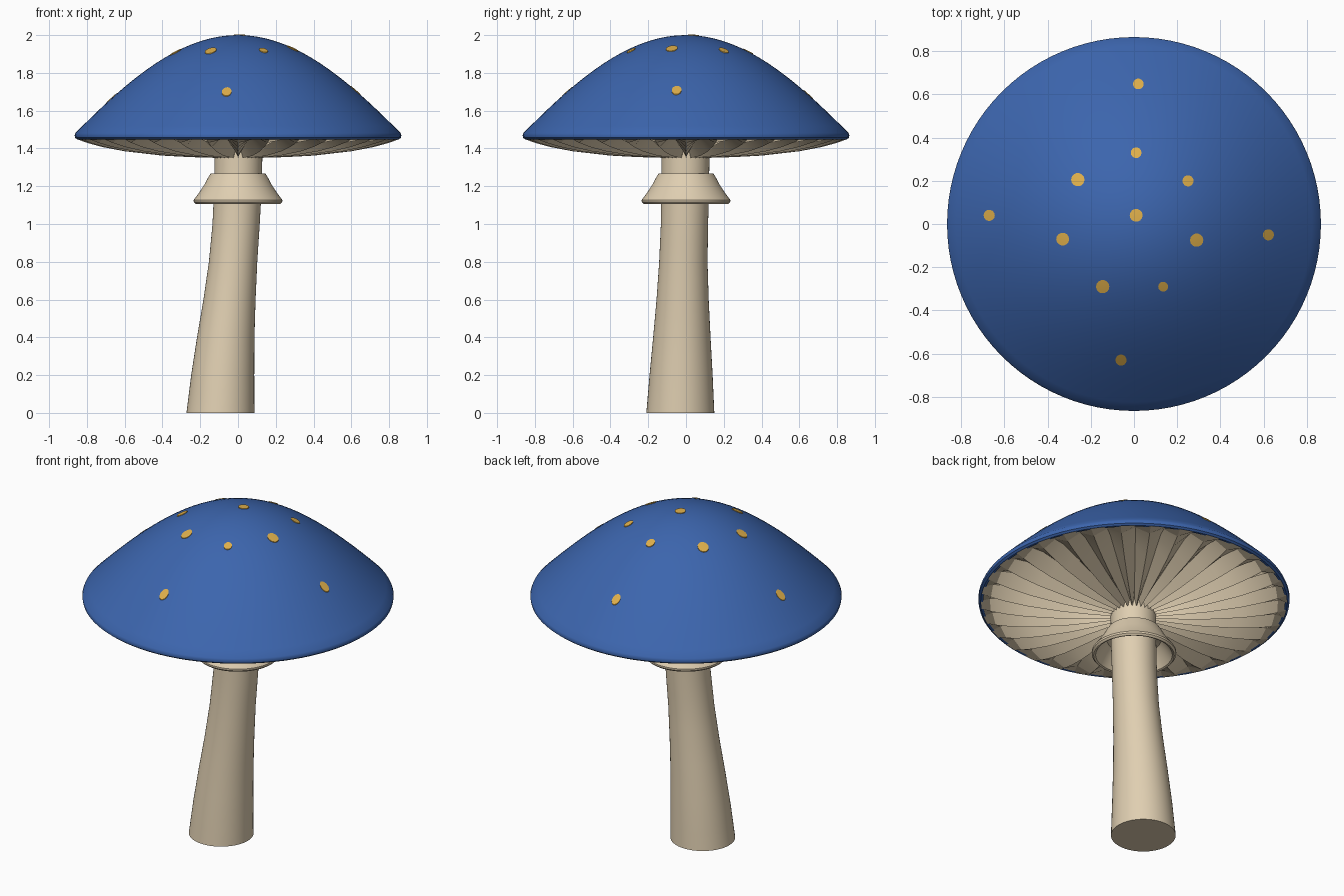
import bpy, bmesh, math
from math import sin, cos, pi, hypot

if "Cube" in bpy.data.objects:
    bpy.data.objects.remove(bpy.data.objects["Cube"])


def colour(name, rgb):
    m = bpy.data.materials.new(name)
    m.diffuse_color = (*rgb, 1)
    m.use_nodes = True
    m.node_tree.nodes["Principled BSDF"].inputs["Base Color"].default_value = m.diffuse_color
    return m


BLUE = colour("cap blue", (0.045, 0.13, 0.42))
CREAM = colour("stem cream", (0.74, 0.62, 0.44))
GOLD = colour("spot gold", (0.74, 0.43, 0.07))


def build(name, rings, mat, close_ends=False, angle=30):
    """Skin a list of closed vertex rings into one object."""
    bm = bmesh.new()
    loops = [[bm.verts.new(p) for p in ring] for ring in rings]
    n = len(loops[0])
    for a, b in zip(loops, loops[1:]):
        for i in range(n):
            j = (i + 1) % n
            bm.faces.new((a[i], a[j], b[j], b[i]))
    if close_ends:
        bm.faces.new(loops[0][::-1])
        bm.faces.new(loops[-1])
    bmesh.ops.remove_doubles(bm, verts=bm.verts, dist=1e-6)
    bmesh.ops.recalc_face_normals(bm, faces=bm.faces)
    me = bpy.data.meshes.new(name)
    bm.to_mesh(me)
    bm.free()
    me.materials.append(mat)
    ob = bpy.data.objects.new(name, me)
    bpy.context.collection.objects.link(ob)
    bpy.ops.object.select_all(action='DESELECT')
    ob.select_set(True)
    bpy.context.view_layer.objects.active = ob
    bpy.ops.object.shade_smooth_by_angle(angle=math.radians(angle))
    return ob


def circle(r, z, n=96, x=0, y=0):
    return [(x + r * cos(2 * pi * i / n), y + r * sin(2 * pi * i / n), z)
            for i in range(n)]


def interp(points, t):
    for (t0, *a), (t1, *b) in zip(points, points[1:]):
        if t <= t1:
            f = (t - t0) / (t1 - t0)
            f = max(0, f)
            return [p + (q - p) * f for p, q in zip(a, b)]
    return list(points[-1][1:])


# Cap: rounded bell with a thin rolled rim
def cap_z(r):
    return 2 - 0.642 * (1 - cos(1.6 * r))


cap = [circle(0.86 * i / 24, cap_z(0.86 * i / 24)) for i in range(25)]
cap += [circle(r, z) for r, z in
        ((0.865, 1.47), (0.863, 1.457), (0.852, 1.448), (0.838, 1.449))]
build("cap", cap, BLUE, angle=40)

# Gills: pleated underside, fading out at the rim
# (radius, ridge height, pleat depth)
under = [(0.11, 1.35, 0.045), (0.25, 1.354, 0.05), (0.4, 1.362, 0.06),
         (0.6, 1.385, 0.07), (0.72, 1.408, 0.065), (0.80, 1.43, 0.035),
         (0.852, 1.449, 0.0)]
GILLS = 32
rings = []
for r, z, depth in under:
    ring = circle(r, z, GILLS * 2)
    rings.append([(x, y, h + depth * (i % 2)) for i, (x, y, h) in enumerate(ring)])
build("gills", rings, CREAM, angle=15)

# Stem: leaning, widening towards the foot (height, centre x, centre y, radius)
path = [(0, -0.093, -0.03, 0.18), (0.2, -0.081, -0.026, 0.167),
        (0.4, -0.065, -0.022, 0.152), (0.6, -0.045, -0.018, 0.138),
        (0.8, -0.026, -0.014, 0.128), (1.0, -0.010, -0.008, 0.125),
        (1.2, 0.0, -0.004, 0.126), (1.42, 0.003, -0.002, 0.127)]
stem = []
for i in range(len(path) * 2 - 1):
    a, b = path[i // 2], path[(i + 1) // 2]
    z, x, y, r = [(p + q) / 2 for p, q in zip(a, b)]
    stem.append(circle(r, z, 48, x, y))
build("stem", stem, CREAM, close_ends=True, angle=40)

# Skirt ring: flared collar, hollow underneath
skirt = [(0.11, 1.267), (0.145, 1.267), (0.156, 1.25), (0.18, 1.205),
         (0.21, 1.16), (0.235, 1.127), (0.234, 1.116), (0.224, 1.106),
         (0.213, 1.11), (0.18, 1.165), (0.15, 1.205), (0.11, 1.215)]
build("skirt_ring", [circle(r, z, 64) for r, z in skirt], CREAM)

# Spots: thin patches laid over the cap (x, y, radius)
spots = [(0.01, 0.04, 0.03), (-0.26, 0.205, 0.031), (0.25, 0.2, 0.026),
         (0.01, 0.33, 0.025), (0.02, 0.648, 0.025), (-0.67, 0.04, 0.026),
         (-0.33, -0.07, 0.03), (0.29, -0.075, 0.031), (0.622, -0.05, 0.026),
         (-0.145, -0.29, 0.031), (0.135, -0.29, 0.023), (-0.06, -0.63, 0.026)]
for k, (sx, sy, sr) in enumerate(spots, 1):
    rings = []
    for f, lift in ((0, 0.004), (0.5, 0.004), (1, 0.004), (1, -0.002)):
        flat = circle(sr * f, 0, 14, sx, sy)
        rings.append([(x, y, cap_z(hypot(x, y)) + lift) for x, y, _ in flat])
    build(f"spot_{k}", rings, GOLD)
